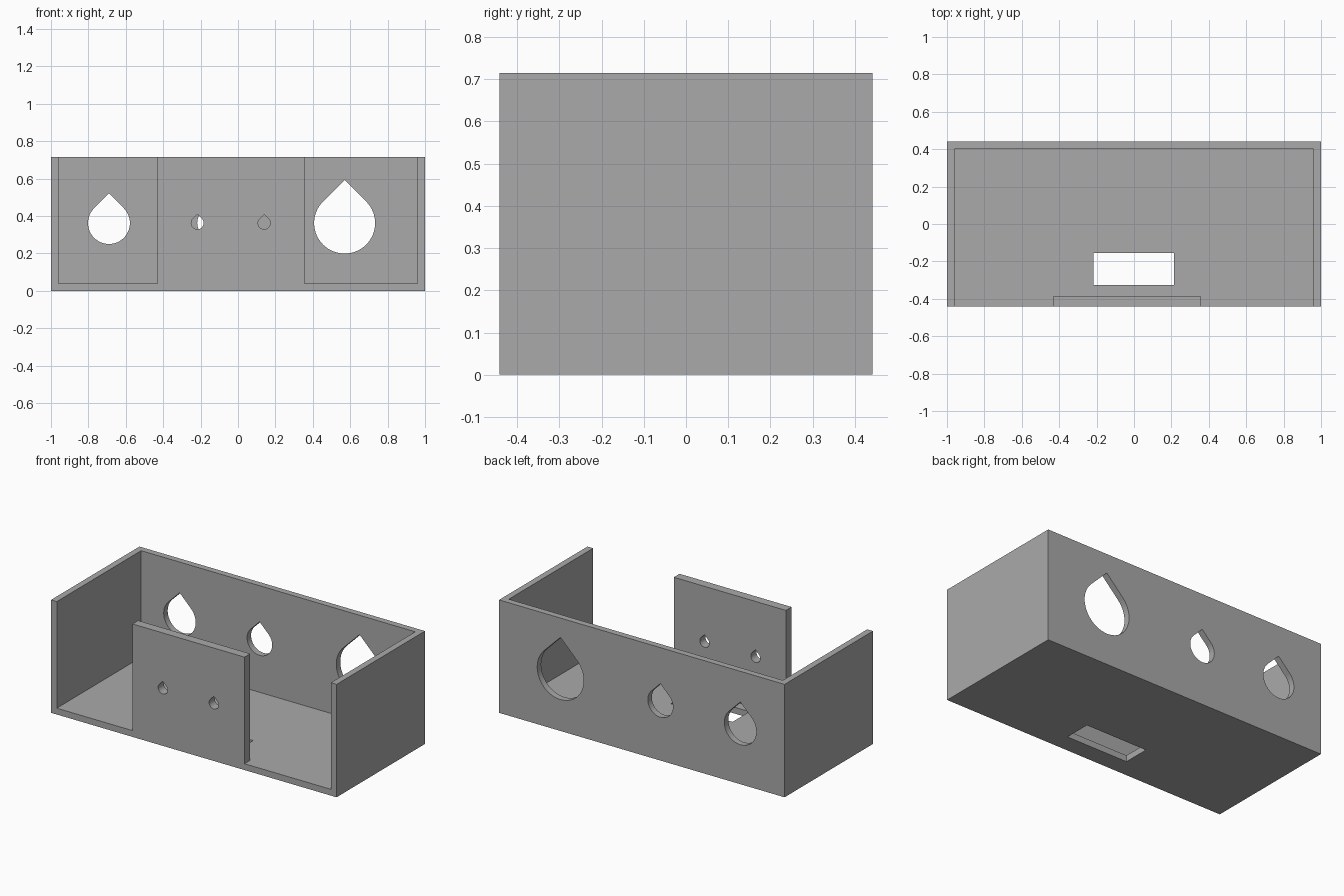
import bpy, bmesh, math

default = bpy.data.objects.get("Cube")
if default:
    bpy.data.objects.remove(default, do_unlink=True)

grey = bpy.data.materials.new("plain grey")
grey.use_nodes = True
COLOR = (0.4, 0.4, 0.4, 1)
grey.diffuse_color = COLOR
grey.node_tree.nodes["Principled BSDF"].inputs["Base Color"].default_value = COLOR

W, D, H = 1.0, 0.442, 0.715     # half width, half depth, height
WALL = 0.04
MID_Z = 0.362


def prism(name, outline, depth_from, depth_to):
    """Extrude an (x, z) outline along y."""
    bm = bmesh.new()
    face = bm.faces.new([bm.verts.new((x, depth_from, z)) for x, z in outline])
    ext = bmesh.ops.extrude_face_region(bm, geom=[face])
    moved = [v for v in ext["geom"] if isinstance(v, bmesh.types.BMVert)]
    bmesh.ops.translate(bm, verts=moved, vec=(0, depth_to - depth_from, 0))
    bmesh.ops.recalc_face_normals(bm, faces=bm.faces)
    mesh = bpy.data.meshes.new(name)
    bm.to_mesh(mesh)
    bm.free()
    mesh.materials.append(grey)
    ob = bpy.data.objects.new(name, mesh)
    bpy.context.collection.objects.link(ob)
    return ob


def box(name, x0, x1, y0, y1, z0, z1):
    return prism(name, [(x0, z0), (x1, z0), (x1, z1), (x0, z1)], y0, y1)


def teardrop(name, x, r, y0, y1, steps=48):
    """Round hole with a pointed 45 degree roof."""
    angles = [math.radians(135 + 270 * i / steps) for i in range(steps + 1)]
    outline = [(x + r * math.cos(a), MID_Z + r * math.sin(a)) for a in angles]
    outline.append((x, MID_Z + r * math.sqrt(2)))
    return prism(name, outline, y0, y1)


# Solid block that the enclosure is cut from
body = box("enclosure", -W, W, -D, D, 0, H)

# Cavity behind the front plate, and the open bays on either side of it
cutters = [
    box("cavity_cutter", -W + WALL, W - WALL, -0.385, D - WALL, WALL, 1),
    box("right_bay_cutter", -W + WALL, -0.43, -0.6, -0.2, WALL, 1),
    box("left_bay_cutter", 0.355, W - WALL, -0.6, -0.2, WALL, 1),
    box("floor_slot_cutter", -0.217, 0.215, -0.325, -0.155, -0.1, 0.2),
]
# Teardrop holes in the back wall and in the front plate
for x, r in ((-0.69, 0.112), (-0.13, 0.088), (0.57, 0.163)):
    cutters.append(teardrop("back_hole_cutter", x, r, 0.3, 0.6))
for x in (-0.217, 0.14):
    cutters.append(teardrop("plate_hole_cutter", x, 0.033, -0.6, -0.3))

bpy.ops.object.select_all(action="DESELECT")
bpy.context.view_layer.objects.active = body
body.select_set(True)
for cutter in cutters:
    cutter.hide_render = True
    mod = body.modifiers.new("cut", "BOOLEAN")
    mod.operation = "DIFFERENCE"
    mod.solver = "EXACT"
    mod.object = cutter
    bpy.ops.object.modifier_apply(modifier=mod.name)
    bpy.data.objects.remove(cutter, do_unlink=True)

# Soft hole walls, sharp corners
bpy.ops.object.shade_smooth_by_angle(angle=math.radians(30))
